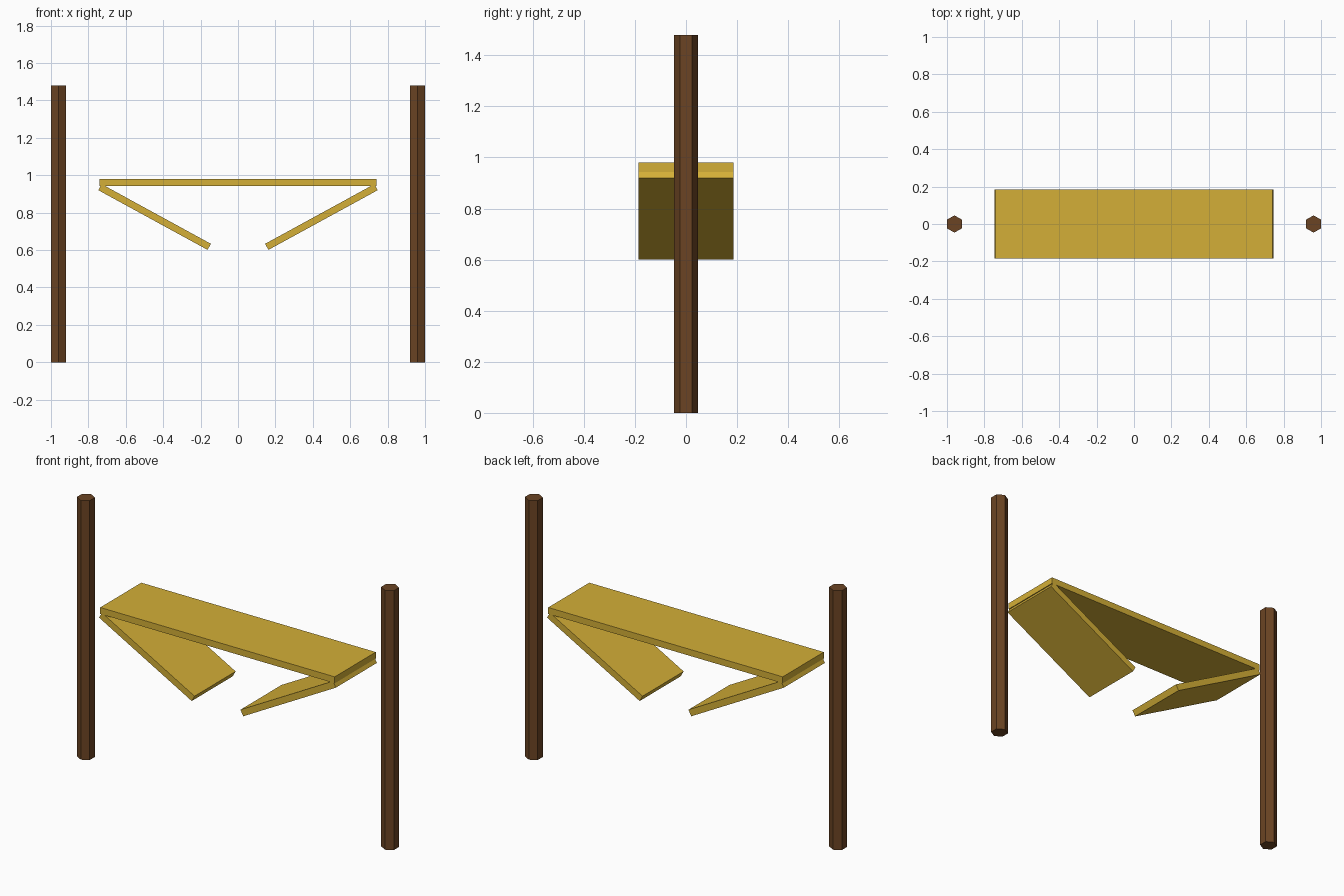
import bpy

cube = bpy.data.objects.get("Cube")
if cube:
    bpy.data.objects.remove(cube, do_unlink=True)


def linear(channel):
    c = channel / 255
    return c / 12.92 if c <= 0.04045 else ((c + 0.055) / 1.055) ** 2.4


def make_material(name, *rgb):
    mat = bpy.data.materials.new(name)
    colour = (*[linear(c) for c in rgb], 1)
    mat.use_nodes = True
    mat.diffuse_color = colour
    mat.node_tree.nodes["Principled BSDF"].inputs["Base Color"].default_value = colour
    return mat


gold = make_material("gold yellow", 212, 175, 55)
brown = make_material("dark brown wood", 107, 68, 35)

WIDTH, THICKNESS = 0.37, 0.037


def board(name, length, x, z, tilt=0):
    bpy.ops.mesh.primitive_cube_add(size=1, location=(x, 0, z), rotation=(0, tilt, 0))
    obj = bpy.context.object
    obj.name = name
    obj.scale = (length, WIDTH, THICKNESS)
    obj.data.materials.append(gold)


def post(name, x, height=1.48):
    bpy.ops.mesh.primitive_cylinder_add(vertices=6, radius=0.04625, depth=height,
                                        location=(x, 0, height / 2))
    obj = bpy.context.object
    obj.name = name
    obj.data.materials.append(brown)


# Level board across the middle
board("top_board", 1.48, 0, 0.962)

# Hexagonal posts and the boards sloping down to the middle
for side, sign in (("left", 1), ("right", -1)):
    post(side + "_post", sign * 0.96)
    board(side + "_sloping_board", 0.666, sign * 0.446, 0.777, -sign * 0.5)
